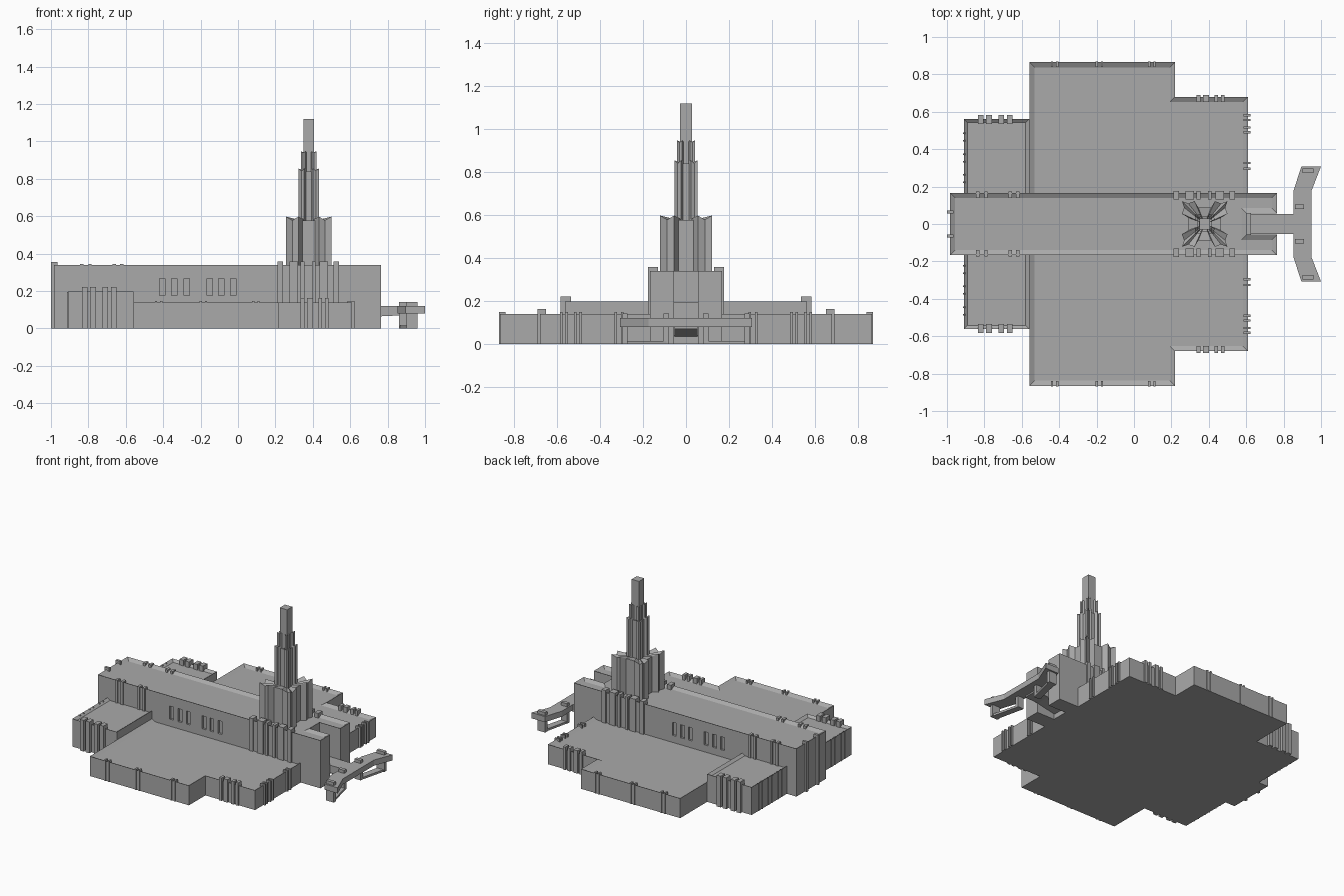
import bpy
import bmesh

cube = bpy.data.objects.get("Cube")
if cube:
    bpy.data.objects.remove(cube)

stone = bpy.data.materials.new("grey stone")
stone.use_nodes = True
GREY = (0.4, 0.4, 0.4, 1)
stone.diffuse_color = GREY
stone.node_tree.nodes["Principled BSDF"].inputs["Base Color"].default_value = GREY


def finish(name, bm):
    bmesh.ops.recalc_face_normals(bm, faces=bm.faces[:])
    mesh = bpy.data.meshes.new(name)
    bm.to_mesh(mesh)
    bm.free()
    mesh.materials.append(stone)
    obj = bpy.data.objects.new(name, mesh)
    bpy.context.collection.objects.link(obj)
    return obj


def prism(name, plan, z0, z1, parapet=0):
    """Extrude a plan outline; a parapet width sinks the roof behind a rim."""
    bm = bmesh.new()
    low = [bm.verts.new((x, y, z0)) for x, y in plan]
    high = [bm.verts.new((x, y, z1)) for x, y in plan]
    bm.faces.new(low)
    top = bm.faces.new(high)
    for i in range(len(plan)):
        j = (i + 1) % len(plan)
        bm.faces.new((low[i], low[j], high[j], high[i]))
    bmesh.ops.recalc_face_normals(bm, faces=bm.faces[:])
    if parapet:
        bmesh.ops.inset_region(bm, faces=[top], thickness=parapet, use_even_offset=True)
        bmesh.ops.translate(bm, verts=top.verts[:], vec=(0, 0, -0.015))
    return finish(name, bm)


def add_box(bm, x0, x1, y0, y1, z0, z1):
    verts = bmesh.ops.create_cube(bm, size=1)["verts"]
    for v in verts:
        v.co = (x1 if v.co.x > 0 else x0, y1 if v.co.y > 0 else y0, z1 if v.co.z > 0 else z0)


def boxes(name, specs):
    """Boxes given as x0, x1, y0, y1, z0, z1, each repeated on the far side."""
    bm = bmesh.new()
    for x0, x1, y0, y1, z0, z1 in specs:
        add_box(bm, x0, x1, y0, y1, z0, z1)
        add_box(bm, x0, x1, -y1, -y0, z0, z1)
    return finish(name, bm)


def mirrored(half):
    """Close an outline by reflecting it across the long axis."""
    return half + [(x, -y) for x, y in reversed(half)]


# Building masses
prism("side_wings", mirrored([(-.56, .865), (.22, .865), (.22, .68), (.61, .68)]), 0, .14, .028)
prism("rear_wings", mirrored([(-.91, .562), (-.56, .562)]), 0, .197, .02)
hall = prism("main_hall", mirrored([(-.985, .167), (.765, .167), (.765, .057), (.602, .057)]),
             0, .34, .028)

# Narrow windows cut into both long walls of the hall
slots = [-.42, -.355, -.29, -.165, -.105, -.04]
cutter = boxes("window_cutter", [(x, x + .03, .152, .2, .175, .268) for x in slots])
cutter.hide_render = True
cutter.hide_viewport = True
cut = hall.modifiers.new("windows", "BOOLEAN")
cut.object = cutter
cut.operation = "DIFFERENCE"
cut.solver = "EXACT"

# Pilasters along the walls, rising just past the parapets
boxes("hall_pilasters",
      [(x, x + .018, .14, .175, 0, .345) for x in (-.845, -.8, -.67, -.63)])
boxes("hall_end_pilasters", [(-1, -.965, .055, .072, 0, .355)])
boxes("tower_buttresses",
      [(x, x + w, .13, .177, 0, .358)
       for x, w in ((.21, .03), (.275, .045), (.335, .02), (.395, .02), (.435, .045), (.51, .03))])
boxes("rear_wing_pilasters",
      [(x, x + w, .535, .583, 0, .222)
       for x, w in ((-.835, .03), (-.79, .03), (-.725, .03), (-.68, .03))])
boxes("rear_wing_fins", [(-.914, -.9, y, y + .008, 0, .195)
                         for y in (.22, .26, .33, .37, .44, .48)])
boxes("side_wing_pilasters",
      [(x + d, x + d + .012, .84, .87, 0, .148)
       for x in (-.445, -.205, .075) for d in (0, .028)])
boxes("step_wing_pilasters",
      [(x, x + w, .652, .69, 0, .163)
       for x, w in ((.335, .02), (.37, .03), (.43, .02), (.465, .02))])
boxes("front_wall_pilasters",
      [(.585, .622, y, y + .012, 0, .148) for y in (.29, .32, .485, .51, .55, .575)])

# Stepped tower with star-shaped tiers and raised corner points


def tier(name, size, z0, z1, rise):
    corner = [(.72, 0), (.72, .28), (1, .45), (.9, .72), (1, 1),
              (.72, .9), (.45, 1), (.28, .72)]
    plan = []
    for _ in range(4):
        plan += corner
        corner = [(-y, x) for x, y in corner]
    bm = bmesh.new()
    low, high = [], []
    for x, y in plan:
        outer = max(abs(x), abs(y)) > .95
        low.append(bm.verts.new((TOWER_X + x * size, y * size, z0)))
        high.append(bm.verts.new((TOWER_X + x * size, y * size, z1 if outer else z1 - rise)))
    centre = bm.verts.new((TOWER_X, 0, z1 - rise * 1.5))
    bm.faces.new(low)
    for i in range(len(plan)):
        j = (i + 1) % len(plan)
        bm.faces.new((low[i], low[j], high[j], high[i]))
        bm.faces.new((high[i], high[j], centre))
    return finish(name, bm)


TOWER_X = .378
tier("tower_lower_tier", .122, .3, .598, .02)
tier("tower_middle_tier", .054, .55, .855, .015)
tier("tower_upper_tier", .041, .8, .947, .01)
s = .029
prism("tower_pinnacle", [(TOWER_X + x, y) for x, y in ((-s, -s), (s, -s), (s, s), (-s, s))],
      .9, 1.12)

# Entrance: inner porch, covered walk with sloping soffit, angled canopy
boxes("entry_porch", [(.59, .625, 0, .06, 0, .195)])
bm = bmesh.new()
profile = [(.59, .12), (.87, .12), (.87, .07), (.765, .065), (.6, .03)]
side = [bm.verts.new((x, -.053, z)) for x, z in profile]
walk = bmesh.ops.extrude_face_region(bm, geom=[bm.faces.new(side)])
bmesh.ops.translate(bm, vec=(0, .106, 0),
                    verts=[g for g in walk["geom"] if isinstance(g, bmesh.types.BMVert)])
finish("entry_walk", bm)

inner = [(.895, .308), (.852, .175), (.852, -.175), (.895, -.308)]
outer = [(1, -.308), (.948, -.175), (.948, .175), (1, .308)]
prism("entry_canopy", inner + outer, .08, .12)
boxes("canopy_posts", [(.862, .908, .08, .105, 0, .142), (.9, .96, .272, .296, 0, .142)])
for sign, label in ((1, "left"), (-1, "right")):
    prism(label + "_canopy_rail",
          [(.862, .09 * sign), (.908, .09 * sign), (.955, .28 * sign), (.905, .28 * sign)],
          0, .015)
